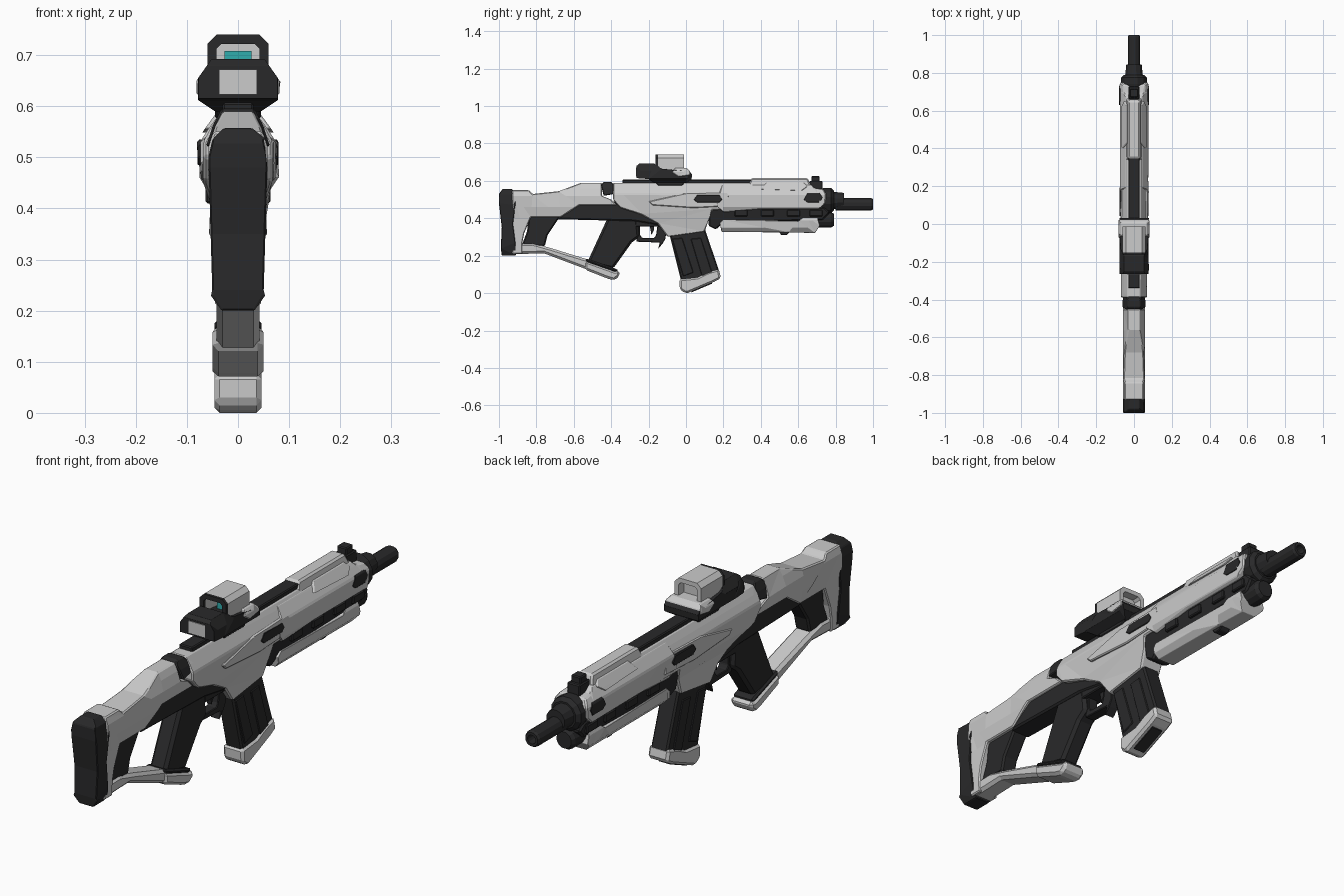
import bpy, bmesh, math
from mathutils import Vector


def material(name, rgb):
    m = bpy.data.materials.new(name)
    m.diffuse_color = (*rgb, 1)
    return m


GREY = material("light grey", (0.6, 0.6, 0.6))
BLACK = material("near black", (0.022, 0.022, 0.023))
CYAN = material("cyan glass", (0.03, 0.42, 0.42))


def finish(name, bm, mat, bevel=0.0):
    bmesh.ops.recalc_face_normals(bm, faces=bm.faces)
    me = bpy.data.meshes.new(name)
    bm.to_mesh(me)
    bm.free()
    me.materials.append(mat)
    ob = bpy.data.objects.new(name, me)
    bpy.context.collection.objects.link(ob)
    if bevel:
        b = ob.modifiers.new("bevel", 'BEVEL')
        b.width, b.segments = bevel, 1
        b.limit_method, b.angle_limit = 'ANGLE', math.radians(28)
    return ob


def width_at(widths, z):
    if z <= widths[0][0]:
        return widths[0][1]
    for (z0, w0), (z1, w1) in zip(widths, widths[1:]):
        if z <= z1:
            return w0 + (w1 - w0) * (z - z0) / (z1 - z0)
    return widths[-1][1]


def slab(name, outline, widths, mat, bevel=0.007):
    """Side outline (y, z) extruded across x; half width may vary with height."""
    if not isinstance(widths, list):
        widths = [(0, widths)]
    bm = bmesh.new()
    f = bm.faces.new([bm.verts.new((-1, y, z)) for y, z in outline])
    r = bmesh.ops.extrude_face_region(bm, geom=[f], use_keep_orig=True)
    bmesh.ops.translate(bm, vec=(2, 0, 0), verts=[v for v in r['geom'] if isinstance(v, bmesh.types.BMVert)])
    bmesh.ops.triangulate(bm, faces=bm.faces[:])
    for z, _ in widths[:]:
        bmesh.ops.bisect_plane(bm, geom=bm.verts[:] + bm.edges[:] + bm.faces[:], dist=1e-5,
                               plane_co=(0, 0, z), plane_no=(0, 0, 1))
    for v in bm.verts:
        v.co.x *= width_at(widths, v.co.z)
    bmesh.ops.dissolve_limit(bm, angle_limit=0.02, verts=bm.verts[:], edges=bm.edges[:])
    return finish(name, bm, mat, bevel)


def box(name, x, y0, y1, z0, z1, mat, bevel=0.004):
    return slab(name, [(y0, z0), (y1, z0), (y1, z1), (y0, z1)], x, mat, bevel)


def lathe(name, z, rings, mat, sides=12):
    """Turned part along y from (y, radius) rings."""
    bm = bmesh.new()
    loops = [[bm.verts.new((r * math.cos(a), y, z + r * math.sin(a)))
              for a in (math.tau * (i + .5) / sides for i in range(sides))] for y, r in rings]
    for a, b in zip(loops, loops[1:]):
        for i in range(sides):
            j = (i + 1) % sides
            bm.faces.new((a[i], a[j], b[j], b[i]))
    bm.faces.new(loops[0])
    bm.faces.new(loops[-1])
    return finish(name, bm, mat)


def frame(name, outer, inner, y0, y1, mat):
    """Hollow frame along y from matching (x, z) loops."""
    bm = bmesh.new()
    rows = [[bm.verts.new((x, y, z)) for x, z in lp]
            for lp, y in ((outer, y0), (outer, y1), (inner, y1), (inner, y0))]
    n = len(outer)
    for k in range(4):
        a, b = rows[k], rows[(k + 1) % 4]
        for i in range(n):
            j = (i + 1) % n
            bm.faces.new((a[i], a[j], b[j], b[i]))
    return finish(name, bm, mat)


def grow(widths, d):
    return [(z, w + d) for z, w in widths]


# --- stock ---
STOCK_W = [(.40, .048), (.46, .058), (.52, .058), (.56, .045), (.60, .025)]
slab("butt_pad", [(-1, .53), (-.98, .557), (-.93, .557), (-.912, .53), (-.912, .47), (-.925, .37), (-.912, .27),
                  (-.91, .20), (-.985, .20), (-.99, .24), (-.985, .35), (-1, .48)],
     [(.20, .032), (.23, .05), (.50, .058), (.535, .05), (.557, .028)], BLACK, .014)
slab("stock_shell", [(-.93, .55), (-.84, .55), (-.82, .53), (-.68, .545), (-.56, .59), (-.45, .59), (-.45, .52),
                     (-.40, .50), (-.37, .47), (-.57, .47), (-.67, .405), (-.83, .405), (-.865, .32), (-.875, .27),
                     (-.875, .21), (-.93, .21)], [(.21, .045)] + STOCK_W, GREY)
slab("stock_strut", [(-.92, .265), (-.82, .268), (-.72, .24), (-.50, .172), (-.50, .115), (-.76, .213),
                     (-.92, .208)], .042, GREY, .012)
slab("stock_insert", [(-.84, .415), (-.67, .415), (-.74, .31), (-.755, .25), (-.88, .25), (-.85, .33)], .034, BLACK)
slab("lower_frame", [(-.69, .395), (-.57, .49), (-.35, .49), (-.15, .43), (-.13, .36), (-.28, .385), (-.45, .39)],
     .046, BLACK)
slab("rear_collar", [(-.455, .58), (-.44, .595), (-.40, .595), (-.385, .58), (-.385, .53), (-.44, .52)],
     grow(STOCK_W, .005), BLACK, .004)

# --- grip and trigger ---
slab("grip", [(-.42, .40), (-.26, .40), (-.25, .30), (-.29, .27), (-.39, .13), (-.53, .16)], .038, BLACK, .012)
slab("grip_foot", [(-.54, .175), (-.38, .118), (-.355, .12), (-.355, .09), (-.385, .068), (-.42, .078),
                   (-.54, .125)], .05, GREY, .012)
slab("grip_foot_collar", [(-.535, .185), (-.38, .132), (-.36, .122), (-.38, .112), (-.535, .165)], .046, BLACK)
slab("trigger_guard", [(-.265, .39), (-.265, .275), (-.14, .27), (-.15, .235), (-.125, .265), (-.11, .29), (-.10, .38),
                       (-.15, .38), (-.16, .31), (-.17, .295), (-.235, .295), (-.245, .31), (-.245, .39)],
     .022, BLACK, .003)
slab("trigger", [(-.20, .38), (-.17, .38), (-.17, .34), (-.185, .31), (-.19, .34)], .01, BLACK, 0)
box("trigger_housing", .04, -.27, -.10, .355, .41, BLACK)

# --- receiver ---
BODY_W = [(.30, .045), (.40, .05), (.45, .068), (.53, .068), (.56, .052), (.595, .03)]
slab("receiver", [(-.39, .59), (.36, .59), (.36, .45), (.14, .445), (.10, .33), (-.10, .302), (-.15, .37),
                  (-.24, .42), (-.35, .455), (-.39, .50)], BODY_W, GREY)
slab("receiver_side_panel", [(-.20, .49), (.0, .535), (.22, .54), (.24, .465), (.04, .455), (-.18, .47)],
     grow(BODY_W, .005), GREY, .004)
slab("ejection_port", [(.04, .50), (.06, .526), (.18, .526), (.195, .50), (.18, .484), (.06, .484)],
     grow(BODY_W, .009), BLACK, .003)
box("receiver_slot", .053, -.06, .0, .408, .416, BLACK, 0)
box("top_rail", .03, -.34, .36, .58, .607, BLACK)

# --- handguard ---
GUARD_W = [(.43, .06), (.46, .075), (.53, .075), (.56, .055), (.59, .033)]
slab("handguard", [(.19, .58), (.67, .58), (.69, .56), (.735, .555), (.75, .53), (.745, .48), (.71, .45),
                   (.40, .45), (.20, .432), (.16, .47)], GUARD_W, GREY)
slab("handguard_top", [(.33, .57), (.35, .615), (.65, .615), (.67, .57)], [(.57, .042), (.615, .03)], GREY)
slab("handguard_side_ridge", [(.40, .555), (.43, .59), (.63, .59), (.65, .57), (.62, .548)],
     grow(GUARD_W, .007), GREY, .003)
slab("handguard_vent", [(.63, .50), (.65, .535), (.715, .535), (.73, .51), (.715, .485), (.65, .485)],
     grow(GUARD_W, .004), BLACK, .002)
slab("lower_handguard", [(.12, .46), (.74, .46), (.77, .43), (.73, .39), (.20, .375), (.16, .34), (.12, .36)],
     [(.34, .04), (.40, .05), (.46, .06)], BLACK)
for i, y in enumerate((.26, .40, .54, .66)):
    box(f"handguard_rib_{i + 1}", .064, y, y + .07, .41, .445, BLACK)
slab("foregrip", [(.18, .375), (.20, .392), (.60, .385), (.64, .415), (.70, .415), (.715, .36), (.69, .322),
                  (.55, .325), (.19, .328)], [(.32, .03), (.35, .055), (.39, .055), (.415, .045)], GREY)
slab("foregrip_catch", [(.49, .335), (.56, .335), (.54, .31), (.51, .31)], .022, BLACK, .003)
box("front_sight", .028, .66, .73, .55, .60, BLACK)
box("front_sight_post", .022, .67, .715, .59, .626, BLACK)

# --- barrel ---
lathe("barrel_nut", .495, [(.70, .06), (.74, .07), (.775, .07), (.79, .055), (.79, .048), (.845, .042)], BLACK)
lathe("muzzle", .475, [(.80, .034), (.99, .034), (1, .029), (1, .018), (.96, .018)], BLACK)
lathe("lower_tube", .392, [(.68, .036), (.70, .043), (.775, .043), (.79, .034)], BLACK)

# --- magazine ---
slab("magazine", [(-.09, .32), (.10, .345), (.18, .11), (.03, .05), (-.025, .06)], .038, BLACK)
for i, y in enumerate((-.055, .045)):
    slab(f"magazine_rib_{i + 1}", [(y - .02, .29), (y + .035, .295), (y + .095, .11), (y + .04, .09)],
         .042, BLACK, .003)
slab("magazine_base", [(-.035, .075), (.06, .085), (.11, .11), (.175, .13), (.187, .08), (.15, .06), (.02, .005),
                       (.01, 0), (-.005, 0), (-.033, .02)], .046, GREY, .01)
slab("magazine_floor_plate", [(.03, .004), (.14, .051), (.14, .07), (.03, .03)], .025, BLACK, 0)

# --- optic ---
slab("optic_body", [(-.265, .615), (-.265, .68), (-.25, .692), (-.17, .692), (-.13, .665), (.02, .65), (.032, .635),
                    (.03, .61), (.0, .59), (-.17, .59), (-.20, .61)],
     [(.59, .045), (.612, .078), (.655, .078), (.692, .052)], BLACK)
slab("optic_mount", [(-.17, .60), (-.0, .60), (-.02, .575), (-.15, .575)], .045, BLACK, .004)
slab("optic_cheek", [(-.075, .645), (-.06, .668), (.005, .668), (.022, .65), (.022, .632), (-.04, .622)],
     [(.61, .081), (.65, .081), (.67, .066)], GREY, .004)


def loop(w, z0, z1, c):
    return [(-w, z0), (w, z0), (w, z1 - c), (w - c, z1), (c - w, z1), (-w, z1 - c)]


OUTER, INNER = loop(.06, .625, .74, .018), loop(.042, .655, .722, .01)
frame("optic_hood", OUTER, INNER, -.15, -.012, GREY)
frame("optic_hood_rim", OUTER, INNER, -.162, -.15, BLACK)
box("optic_lens", .043, -.05, -.046, .65, .724, GREY, 0)
box("optic_reticle", .026, -.10, -.097, .655, .708, CYAN, 0)
box("rear_screen", .037, -.268, -.26, .623, .672, GREY, 0)
